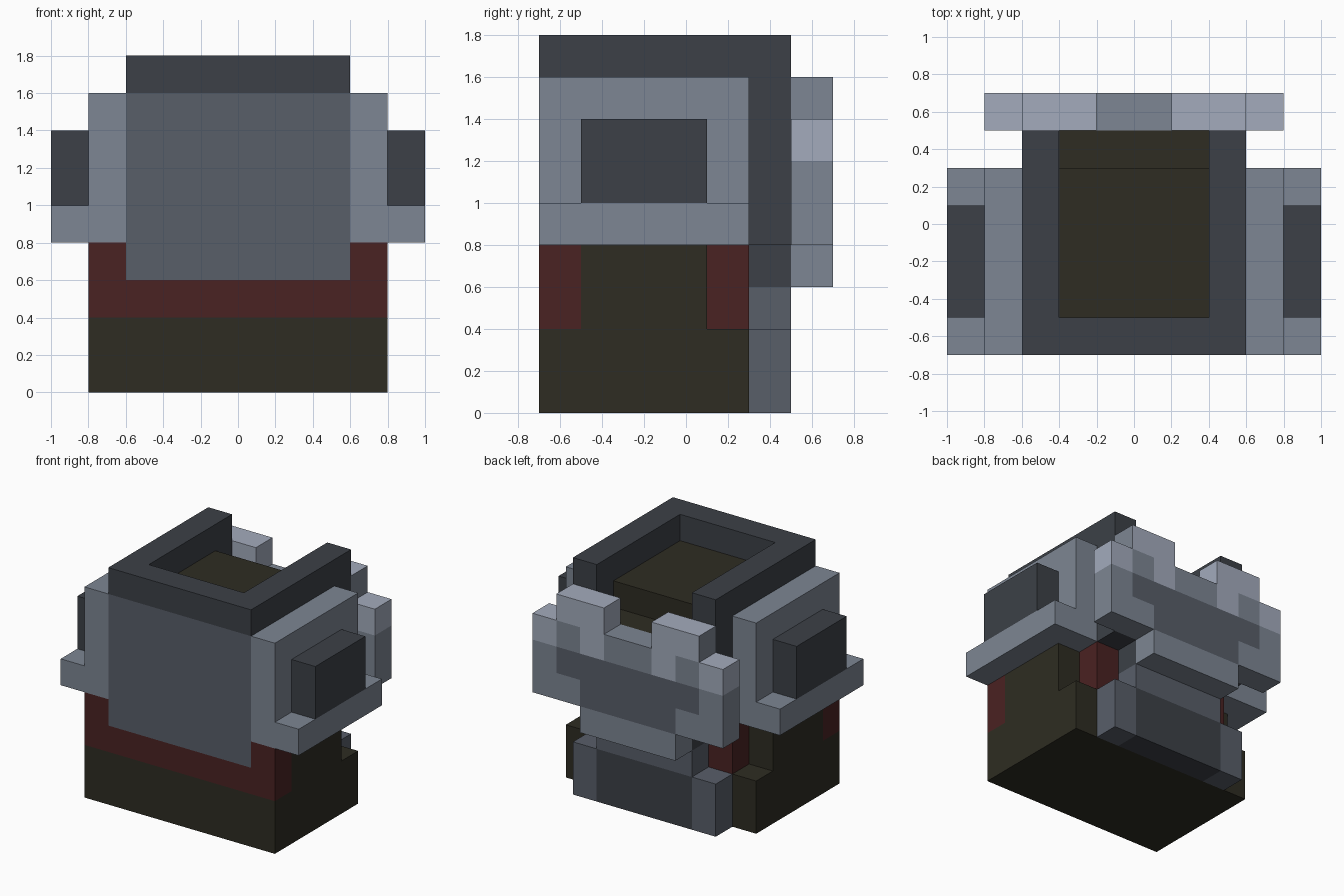
import bpy, bmesh
from mathutils import Vector

cube = bpy.data.objects.get("Cube")
if cube:
    bpy.data.objects.remove(cube, do_unlink=True)


def material(name, *rgb):
    lin = [((c / 255 + 0.055) / 1.055) ** 2.4 for c in rgb] + [1]
    m = bpy.data.materials.new(name)
    m.use_nodes = True
    m.diffuse_color = lin
    bsdf = m.node_tree.nodes["Principled BSDF"]
    bsdf.inputs["Base Color"].default_value = lin
    bsdf.inputs["Roughness"].default_value = 0.8
    return m


PALE = material("pale_steel", 163, 171, 188)
STEEL = material("steel", 125, 134, 147)
SLATE = material("slate", 88, 94, 105)
CHARCOAL = material("charcoal", 60, 64, 71)
OLIVE = material("dark_olive", 46, 44, 34)
RED = material("dark_red", 74, 34, 34)


def blocks(name, mat, *boxes):
    """One part from boxes (x0, x1, y0, y1, z0, z1), mirrored across x = 0."""
    bm = bmesh.new()
    for x0, x1, y0, y1, z0, z1 in boxes:
        spans = [(-x1, x1)] if x0 == 0 else [(x0, x1), (-x1, -x0)]
        for a, b in spans:
            verts = bmesh.ops.create_cube(bm, size=1)["verts"]
            mid = Vector((a + b, y0 + y1, z0 + z1)) / 2
            for v in verts:
                v.co = Vector((v.co.x * (b - a), v.co.y * (y1 - y0), v.co.z * (z1 - z0))) + mid
    mesh = bpy.data.meshes.new(name)
    bm.to_mesh(mesh)
    bm.free()
    mesh.materials.append(mat)
    obj = bpy.data.objects.new(name, mesh)
    bpy.context.collection.objects.link(obj)
    return obj


FRONT, BACK = -0.7, 0.3

# Body with a red collar band and olive shoulders
blocks("body", OLIVE, (0, 0.8, FRONT, BACK, 0, 0.4))
blocks("shoulders", OLIVE, (0, 0.8, -0.5, 0.1, 0.4, 0.8))
blocks("front_collar", RED,
       (0, 0.8, FRONT, -0.5, 0.4, 0.6),
       (0.6, 0.8, FRONT, -0.5, 0.6, 0.8))
blocks("back_collar", RED, (0, 0.6, 0.1, BACK, 0.4, 0.8))

# Head: faceplate, inner core and the open rim
blocks("faceplate", SLATE, (0, 0.6, FRONT, -0.5, 0.6, 1.6))
blocks("core", OLIVE,
       (0, 0.6, -0.5, BACK, 0.8, 1.6),
       (0, 0.4, BACK, 0.5, 0.8, 1.4))
blocks("rim", CHARCOAL,
       (0, 0.6, FRONT, -0.5, 1.6, 1.8),
       (0.4, 0.6, -0.5, 0.5, 1.6, 1.8))
blocks("rear_pillars", CHARCOAL, (0.4, 0.6, BACK, 0.5, 0.8, 1.6))

# Side guards with ledges and ear boxes
blocks("side_guards", STEEL,
       (0.6, 0.8, FRONT, BACK, 0.8, 1.6),
       (0.8, 1.0, FRONT, BACK, 0.8, 1.0))
blocks("ear_boxes", CHARCOAL, (0.8, 1.0, -0.5, 0.1, 1.0, 1.4))

# Lower back: neck block, dark panel and corner posts
blocks("neck_upper", CHARCOAL, (0, 0.4, BACK, 0.5, 0.6, 0.8))
blocks("neck_lower", SLATE, (0, 0.4, BACK, 0.5, 0.4, 0.6))
blocks("lower_back_panel", CHARCOAL, (0, 0.4, BACK, 0.5, 0, 0.4))
blocks("lower_back_posts", SLATE, (0.4, 0.6, BACK, 0.5, 0, 0.4))

# Notched rear shield: core layer, patterned outer layer
INNER, MID, OUTER = 0.5, 0.6, 0.7
blocks("shield_core", STEEL,
       (0, 0.8, INNER, MID, 0.8, 1.2),
       (0, 0.6, INNER, MID, 1.2, 1.4),
       (0, 0.4, INNER, OUTER, 0.6, 0.8))
blocks("shield_outer", STEEL,
       (0.6, 0.8, MID, OUTER, 1.0, 1.2),
       (0.4, 0.8, MID, OUTER, 0.8, 1.0),
       (0.4, 0.6, MID, OUTER, 1.2, 1.4),
       (0, 0.2, MID, OUTER, 1.2, 1.4))
blocks("shield_stripe", SLATE,
       (0, 0.6, MID, OUTER, 1.0, 1.2),
       (0, 0.4, MID, OUTER, 0.8, 1.0))
blocks("shield_edge", PALE,
       (0.6, 0.8, INNER, OUTER, 1.2, 1.4),
       (0.2, 0.4, MID, OUTER, 1.2, 1.4))
teeth = blocks("shield_teeth", PALE, (0.2, 0.6, INNER, OUTER, 1.4, 1.6))

# Outward ends of the teeth are plain steel
teeth.data.materials.append(STEEL)
for face in teeth.data.polygons:
    if abs(face.center.x) > 0.55:
        face.material_index = 1
